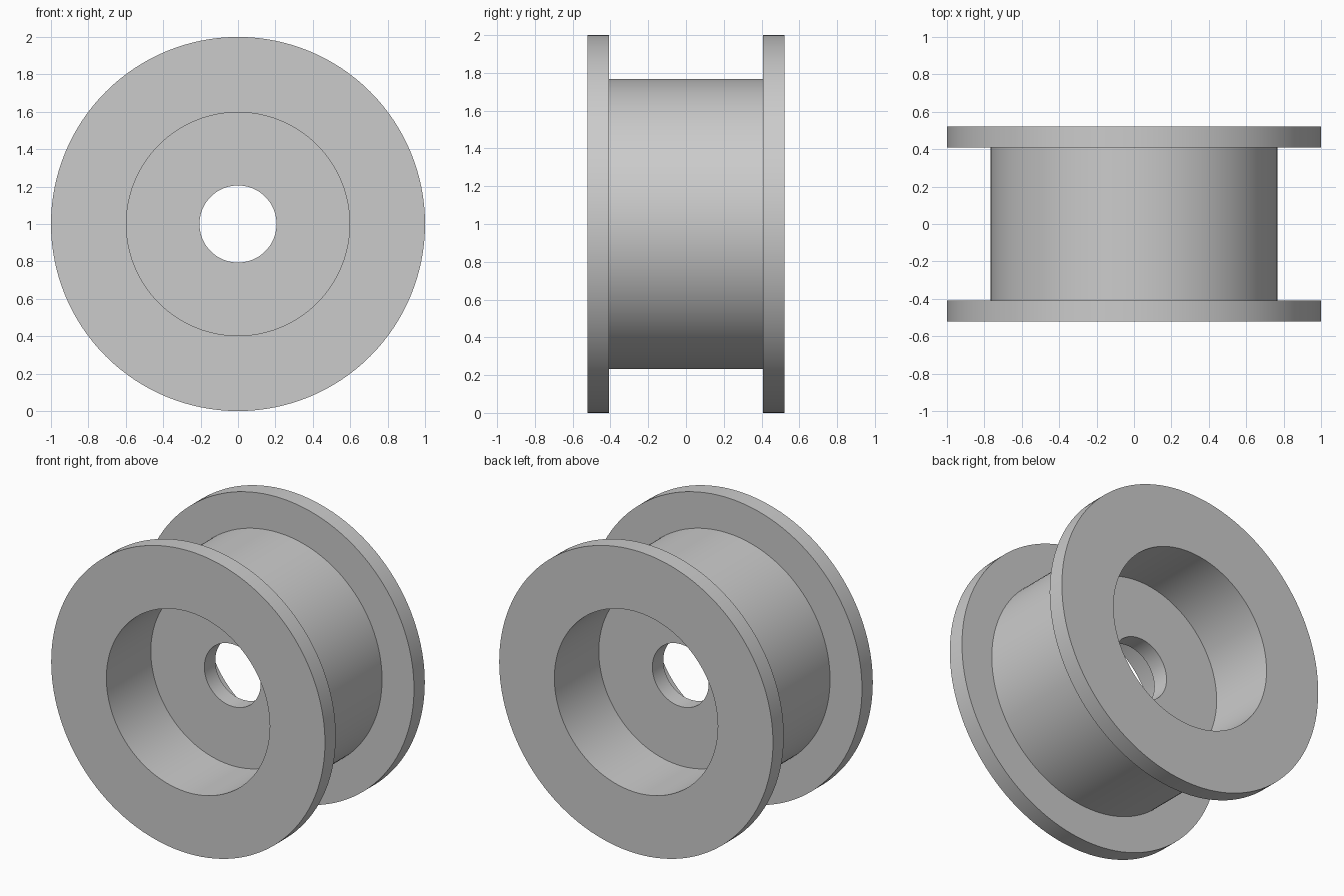
import bpy, bmesh, math
from mathutils import Vector

cube = bpy.data.objects.get("Cube")
if cube:
    bpy.data.objects.remove(cube, do_unlink=True)

# Main dimensions
RIM_R, HUB_R, RECESS_R, BORE_R = 1.0, 0.767, 0.597, 0.206
HALF_WIDTH, FLANGE_IN, WEB_HALF = 0.521, 0.408, 0.057
SEGMENTS = 128

# Plain grey material
grey = bpy.data.materials.new("plain grey")
grey.use_nodes = True
colour = (0.6, 0.6, 0.6, 1)
grey.diffuse_color = colour
grey.node_tree.nodes["Principled BSDF"].inputs["Base Color"].default_value = colour

# Half profile (radius, y), bore to hub, then mirrored to close the loop
half = [(BORE_R, WEB_HALF), (RECESS_R, WEB_HALF), (RECESS_R, HALF_WIDTH),
        (RIM_R, HALF_WIDTH), (RIM_R, FLANGE_IN), (HUB_R, FLANGE_IN)]
profile = half + [(r, -y) for r, y in reversed(half)]

# Flanged roller turned about the y axis
bm = bmesh.new()
verts = [bm.verts.new((r, y, 1)) for r, y in profile]
edges = [bm.edges.new((v, verts[i - 1])) for i, v in enumerate(verts)]
bmesh.ops.spin(bm, geom=verts + edges, cent=Vector((0, 0, 1)), axis=Vector((0, 1, 0)),
               angle=math.tau, steps=SEGMENTS, use_merge=True)
bmesh.ops.remove_doubles(bm, verts=bm.verts, dist=0.0001)
bmesh.ops.recalc_face_normals(bm, faces=bm.faces)
mesh = bpy.data.meshes.new("flanged_roller")
bm.to_mesh(mesh)
bm.free()
mesh.materials.append(grey)

roller = bpy.data.objects.new("flanged_roller", mesh)
bpy.context.collection.objects.link(roller)
bpy.ops.object.select_all(action='DESELECT')
roller.select_set(True)
bpy.context.view_layer.objects.active = roller
bpy.ops.object.shade_smooth_by_angle(angle=math.radians(30))
